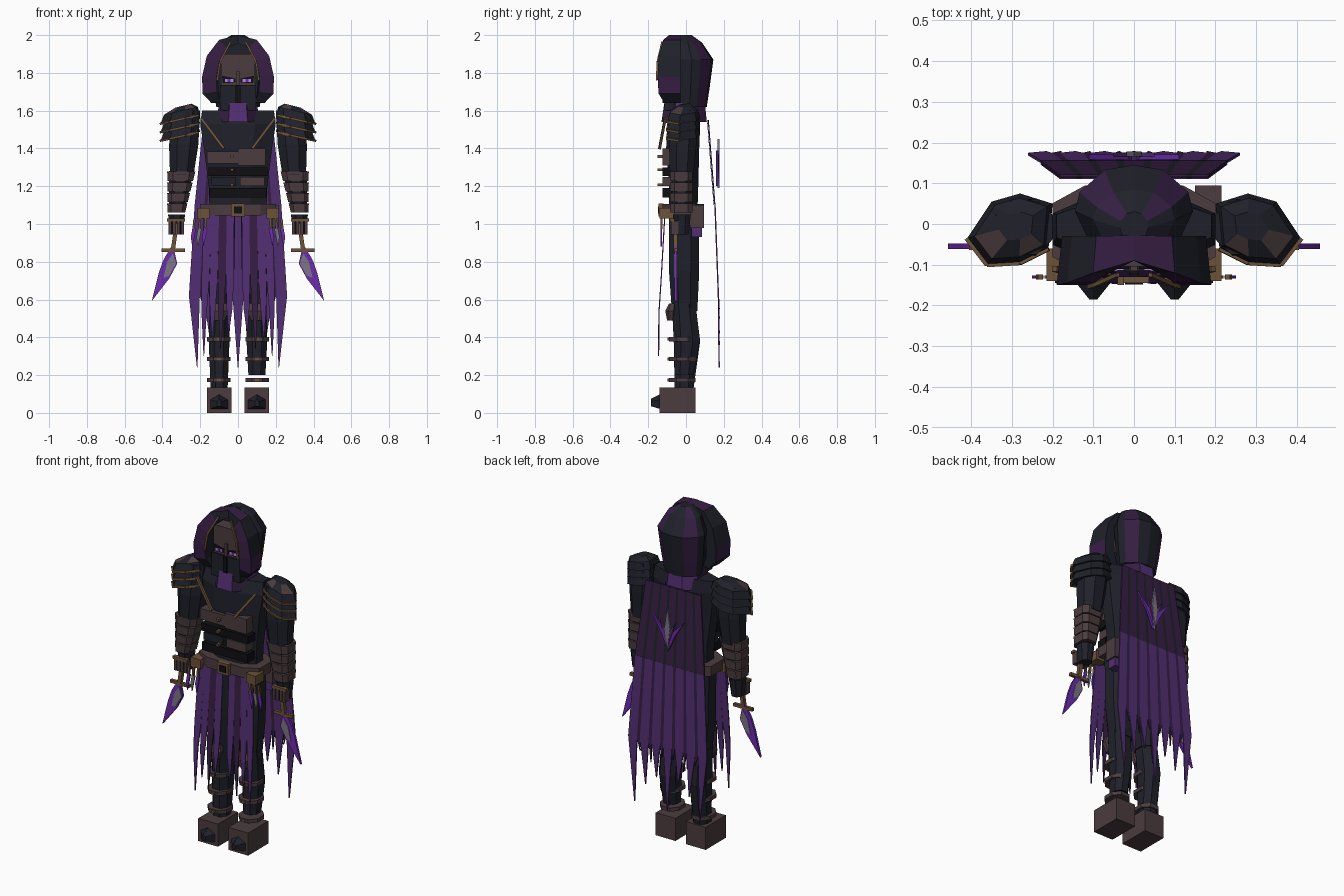
import bpy, bmesh, math
from mathutils import Vector

if "Cube" in bpy.data.objects:
    bpy.data.objects.remove(bpy.data.objects["Cube"])

def material(name, r, g, b):
    m = bpy.data.materials.new(name)
    m.diffuse_color = (r, g, b, 1)
    m.use_nodes = True
    m.node_tree.nodes["Principled BSDF"].inputs["Base Color"].default_value = (r, g, b, 1)
    return m

NAVY = material("navy cloth", .014, .015, .023)
BLACK = material("black", .005, .005, .007)
PLUM = material("plum", .036, .013, .055)
PURPLE = material("purple", .085, .028, .17)
VIOLET = material("bright violet", .15, .025, .42)
BROWN = material("brown leather", .07, .045, .05)
GOLD = material("dull gold", .15, .085, .04)
STEEL = material("steel", .2, .18, .23)
LILAC = material("lilac", .45, .28, .75)

def loft(name, rings, mat, mat2=None, rule=None):
    """Bridge equal-length point rings and cap both ends; rule(i, j) picks mat2."""
    bm = bmesh.new()
    vs = [[bm.verts.new(p) for p in r] for r in rings]
    n = len(rings[0])
    for i in range(len(vs) - 1):
        for j in range(n):
            k = (j + 1) % n
            f = bm.faces.new((vs[i][j], vs[i][k], vs[i + 1][k], vs[i + 1][j]))
            f.material_index = int(bool(rule and rule(i, j)))
    bm.faces.new(vs[0])
    bm.faces.new(vs[-1])
    bmesh.ops.recalc_face_normals(bm, faces=bm.faces[:])
    me = bpy.data.meshes.new(name)
    bm.to_mesh(me)
    bm.free()
    for m in (mat, mat2):
        if m:
            me.materials.append(m)
    ob = bpy.data.objects.new(name, me)
    bpy.context.collection.objects.link(ob)
    return ob

def box(name, x, y, z, mat):
    return loft(name, [[(x[0], y[0], h), (x[1], y[0], h), (x[1], y[1], h), (x[0], y[1], h)] for h in z], mat)

def octo(x0, x1, y0, y1, z, c=.28):
    """Chamfered rectangle ring."""
    a, b = c * (x1 - x0), c * (y1 - y0)
    return [(x0 + a, y0, z), (x1 - a, y0, z), (x1, y0 + b, z), (x1, y1 - b, z),
            (x1 - a, y1, z), (x0 + a, y1, z), (x0, y1 - b, z), (x0, y0 + b, z)]

def plate(name, pts, y, t, mat):
    """Flat xz outline with thickness t."""
    return loft(name, [[(x, y + d, z) for x, z in pts] for d in (-t / 2, t / 2)], mat)

def bar(name, p, q, w, mat):
    p, q = Vector(p), Vector(q)
    d = (q - p).normalized()
    u = d.cross(Vector((0, 1, 0)) if abs(d.y) < .9 else Vector((1, 0, 0))).normalized() * w / 2
    v = d.cross(u).normalized() * w / 2
    return loft(name, [[c + u + v, c - u + v, c - u - v, c + u - v] for c in (p, q)], mat)

def strip(name, rows, t, mat):
    """Cloth strip; rows are (x, y, z, width)."""
    return loft(name, [[(x - w / 2, y, z), (x + w / 2, y, z), (x + w / 2, y + t, z), (x - w / 2, y + t, z)]
                       for x, y, z, w in rows], mat)

# Head, face mask and eyes
box("head", (-.09, .09), (-.105, .02), (1.72, 1.9), BROWN)
box("face_mask", (-.095, .095), (-.115, .02), (1.6, 1.735), NAVY)
box("mask_ridge", (-.012, .012), (-.125, -.1), (1.64, 1.735), BLACK)
box("nose", (-.008, .008), (-.115, -.1), (1.735, 1.81), BROWN)
for s, side in ((1, "left"), (-1, "right")):
    plate(side + "_eye_socket", [(s * .012, 1.75), (s * .08, 1.745), (s * .085, 1.785), (s * .012, 1.77)], -.108, .006, BLACK)
    box(side + "_eye", sorted((s * .025, s * .07)), (-.114, -.107), (1.753, 1.768), LILAC)
    box(side + "_iris", sorted((s * .04, s * .055)), (-.117, -.109), (1.753, 1.768), VIOLET)

# Hood: front arch
outer = [(0, -.09, 2.0), (.1, -.12, 1.975), (.165, -.145, 1.89), (.19, -.15, 1.78), (.188, -.145, 1.69), (.14, -.115, 1.64)]
inner = [(0, 1.955), (.06, 1.93), (.1, 1.86), (.115, 1.77), (.11, 1.7), (.09, 1.645)]
half = []
for (x, y, z), (a, b) in zip(outer, inner):
    half.append([(x * .93, -.03, z), (x, y, z), (a, y, b), (a, -.03, b)])
arch = [[(-x, y, z) for x, y, z in r] for r in half[:0:-1]] + half
loft("hood_front", arch, NAVY, PLUM, lambda i, j: (i in (1, 8) and j < 2) or (i in (2, 3, 6, 7) and j == 1) or i in (4, 5) and j == 0)
# Hood: back shell
def hood_ring(z, hx, y1, y0=-.03):
    return [(hx * a, y0 + (y1 - y0) * b, z) for a, b in
            ((-.8, 0), (-1, .35), (-.92, .62), (-.5, .93), (0, 1), (.5, .93), (.92, .62), (1, .35), (.8, 0))]
loft("hood_back", [hood_ring(1.62, .115, .11), hood_ring(1.72, .13, .125), hood_ring(1.87, .145, .145),
                   hood_ring(1.96, .1, .085), hood_ring(2.0, .035, .03)], NAVY, PLUM, lambda i, j: j in (2, 5))
for s in (1, -1):
    trim = [(s * .04, -.125, 1.965), (s * .095, -.15, 1.86), (s * .11, -.155, 1.76)]
    for k in range(2):
        bar("hood_trim", trim[k], trim[k + 1], .01, GOLD)

# Collar and torso
loft("collar", [octo(-.115, .115, -.13, .11, 1.54), octo(-.1, .1, -.115, .1, 1.64)], PURPLE, PLUM,
     lambda i, j: j in (1, 3, 6, 7))
loft("torso", [octo(-.15, .15, -.09, .06, 1.05), octo(-.155, .155, -.09, .065, 1.2), octo(-.18, .18, -.105, .07, 1.4),
               octo(-.2, .2, -.1, .075, 1.53), octo(-.19, .19, -.07, .06, 1.6)], NAVY)
# Abdomen plates
for n, (x0, x1, z0, z1, m) in enumerate((
        (0, .145, 1.31, 1.4, BROWN), (-.165, 0, 1.32, 1.385, BROWN), (-.155, .155, 1.255, 1.3, BLACK),
        (.01, .14, 1.2, 1.25, BROWN), (-.14, -.01, 1.205, 1.25, NAVY), (-.15, .15, 1.14, 1.19, BLACK))):
    box("abdomen_plate_%d" % n, (x0, x1), (-.125, -.06), (z0, z1), m)
for z in (1.2, 1.28, 1.35):
    box("chest_stud", (-.04, -.025), (-.15, -.125), (z, z + .015), GOLD)

# Belt, buckle frame
loft("belt", [octo(-.2, .2, -.125, .095, z, .2) for z in (1.045, 1.105)], BROWN)
box("buckle", (-.037, .037), (-.145, -.12), (1.04, 1.108), GOLD)
box("buckle_inset", (-.022, .022), (-.149, -.14), (1.055, 1.093), BLACK)
# Satchel on the back left hip
box("satchel", (.15, .215), (.02, .095), (.98, 1.1), BROWN)
box("satchel_lining", (.155, .205), (.03, .085), (.93, .98), PURPLE)

for s, side in ((1, "left"), (-1, "right")):
    def M(pts):
        return [(s * p[0],) + tuple(p[1:]) for p in pts]
    X = lambda a, b: sorted((s * a, s * b))

    # Legs
    loft(side + "_thigh", [M(octo(.035, .145, -.075, .06, .54)), M(octo(.02, .165, -.09, .07, .75)),
                           M(octo(.015, .17, -.09, .07, 1.06))], NAVY)
    foot_z = .2 if s > 0 else .13
    loft(side + "_shin", [M(octo(.055, .145, -.06, .04, foot_z)), M(octo(.045, .155, -.065, .075, .38)),
                          M(octo(.04, .15, -.075, .05, .58))], NAVY)
    for z in (.175, .285, .39):
        loft(side + "_shin_band", [M(octo(.04, .165, -.09, .05, h)) for h in (z - .011, z + .011)], BROWN)
        box(side + "_band_clasp", X(.09, .11), (-.097, -.085), (z - .008, z + .008), GOLD)
    loft(side + "_knee_guard", [M(octo(.07, .125, -.1, -.06, .49)), M(octo(.05, .145, -.11, -.05, .54)),
                                M(octo(.06, .135, -.09, -.05, .58))], BROWN)

    # Boots with pointed caps
    box(side + "_boot", X(.035, .165), (-.14, .05), (0, .135), BROWN)
    cap = [(.05, .02), (.15, .02), (.15, .07), (.1, .1), (.05, .07)]
    loft(side + "_toe_cap", [[(s * x, -.135, z) for x, z in cap],
                             [(s * (.1 + (x - .1) * .2), -.185, .05 + (z - .05) * .5) for x, z in cap]], NAVY)

    # Arms
    loft(side + "_upper_arm", [M(octo(.235, .36, -.085, .04, 1.26)), M(octo(.21, .365, -.09, .055, 1.42)),
                               M(octo(.2, .34, -.075, .06, 1.6))], NAVY)
    loft(side + "_forearm", [M(octo(.285, .365, -.07, .02, 1.06)), M(octo(.235, .365, -.08, .03, 1.28))], NAVY)
    for k in range(4):
        z = 1.06 + k * .056
        loft(side + "_bracer_plate", [M(octo(.28 - k * .014, .372, -.083, .034, z, .2)),
                                      M(octo(.268 - k * .014, .375, -.086, .036, z + .049, .2))], BROWN)
    loft(side + "_hand", [M(octo(.295, .36, -.06, .015, .945)), M(octo(.28, .37, -.07, .025, 1.05))], NAVY)
    for k in range(4):
        box(side + "_finger", X(.285 + k * .022, .302 + k * .022), (-.08, -.04), (.945, 1.015), BROWN)
    box(side + "_knuckle_guard", X(.28, .375), (-.084, -.06), (1.012, 1.028), GOLD)

    # Layered shoulder armour
    rim = [(.21, -.06), (.28, -.095), (.36, -.1), (.41, -.035), (.35, .055), (.28, .075), (.2, .05)]
    for k in range(3):
        z = 1.555 - .045 * k
        low = [(x, y, z - .22 * (x - .3)) for x, y in rim]
        mid = [(.29 + (x - .29) * .85, y * .85, z + .045 - .2 * (x - .3)) for x, y in rim]
        top = [(.28 + (x - .28) * .4, y * .4, z + .072 - .1 * (x - .3)) for x, y in rim]
        loft("%s_shoulder_plate_%d" % (side, k), [M(low), M(mid), M(top)], NAVY, BROWN, lambda i, j: i == 1 and j in (0, 2))
        for a in range(3):
            bar(side + "_shoulder_trim", *M(low[a:a + 2]), .012, GOLD)

    # Chest strap and hip gear
    bar(side + "_chest_strap", *M([(.195, -.11, 1.56), (.075, -.14, 1.4)]), .014, GOLD)
    box(side + "_pouch", X(.15, .215), (-.14, -.06), (1.03, 1.085), GOLD)
    for k in range(3):
        x = .17 + k * .03
        bar(side + "_knife_grip", *M([(x, -.13, 1.03), (x + .005, -.13, .975)]), .012, GOLD)
        plate(side + "_small_knife", M([(x - .008, .975), (x + .012, .975), (x + .02, .93), (x + .012, .88)]), -.13, .008,
              STEEL if k == 1 else VIOLET)

    # Dagger
    bar(side + "_dagger_grip", *M([(.325, -.055, 1.0), (.345, -.055, .86)]), .022, GOLD)
    bar(side + "_dagger_guard", *M([(.28, -.055, .862), (.405, -.055, .862)]), .018, GOLD)
    plate(side + "_dagger_blade", M([(.345, .895), (.395, .81), (.42, .74), (.457, .592), (.365, .71), (.322, .79)]), -.055, .014, VIOLET)
    plate(side + "_blade_face", M([(.345, .845), (.375, .8), (.395, .715), (.365, .725), (.328, .79)]), -.055, .02, STEEL)

    # Front skirt strips
    for k, tip in enumerate((.42, .34, .39, .3)):
        x = .04 + k * .04
        strip("%s_skirt_strip_%d" % (side, k),
              [(s * x, -.115, 1.05, .041), (s * x * 1.08, -.135, .7, .042),
               (s * x * 1.12, -.145, .55, .03), (s * (x * 1.1 + .005), -.148, tip, .003)], .006, PLUM if k == 1 else PURPLE)

# Cape: wide and narrow alternating strips
tips = (.24, .55, .42, .5, .36, .55, .24)
for i in range(-6, 7):
    k = 1.5 if i % 2 == 0 else .5
    top = (i * .027, .115, 1.55, .027 * k)
    mid = (i * .034, .15, 1.1, .034 * k)
    low = (i * .0385, .168, .62, .0385 * k)
    tip = (i * .036, .172, tips[abs(i)], .003)
    strip("cape_upper_strip", [top, mid], .006, PLUM if i % 2 == 0 else NAVY)
    strip("cape_lining_strip", [(r[0], r[1] - .004, r[2], r[3]) for r in (top, mid)], .003, PURPLE if i % 2 == 0 else PLUM)
    strip("cape_lower_strip", [mid, low, tip], .007, PURPLE if i % 2 == 0 else PLUM)

# Back ornament: spike between two wings
plate("back_spike", [(0, 1.45), (.018, 1.33), (0, 1.19), (-.018, 1.33)], .172, .012, STEEL)
for s in (1, -1):
    plate("back_wing", [(s * .005, 1.2), (s * .045, 1.29), (s * .11, 1.39), (s * .05, 1.33), (s * .012, 1.29)], .165, .012, VIOLET)
    plate("back_inner_wing", [(s * .008, 1.24), (s * .05, 1.37), (s * .015, 1.32)], .17, .012, PURPLE)
